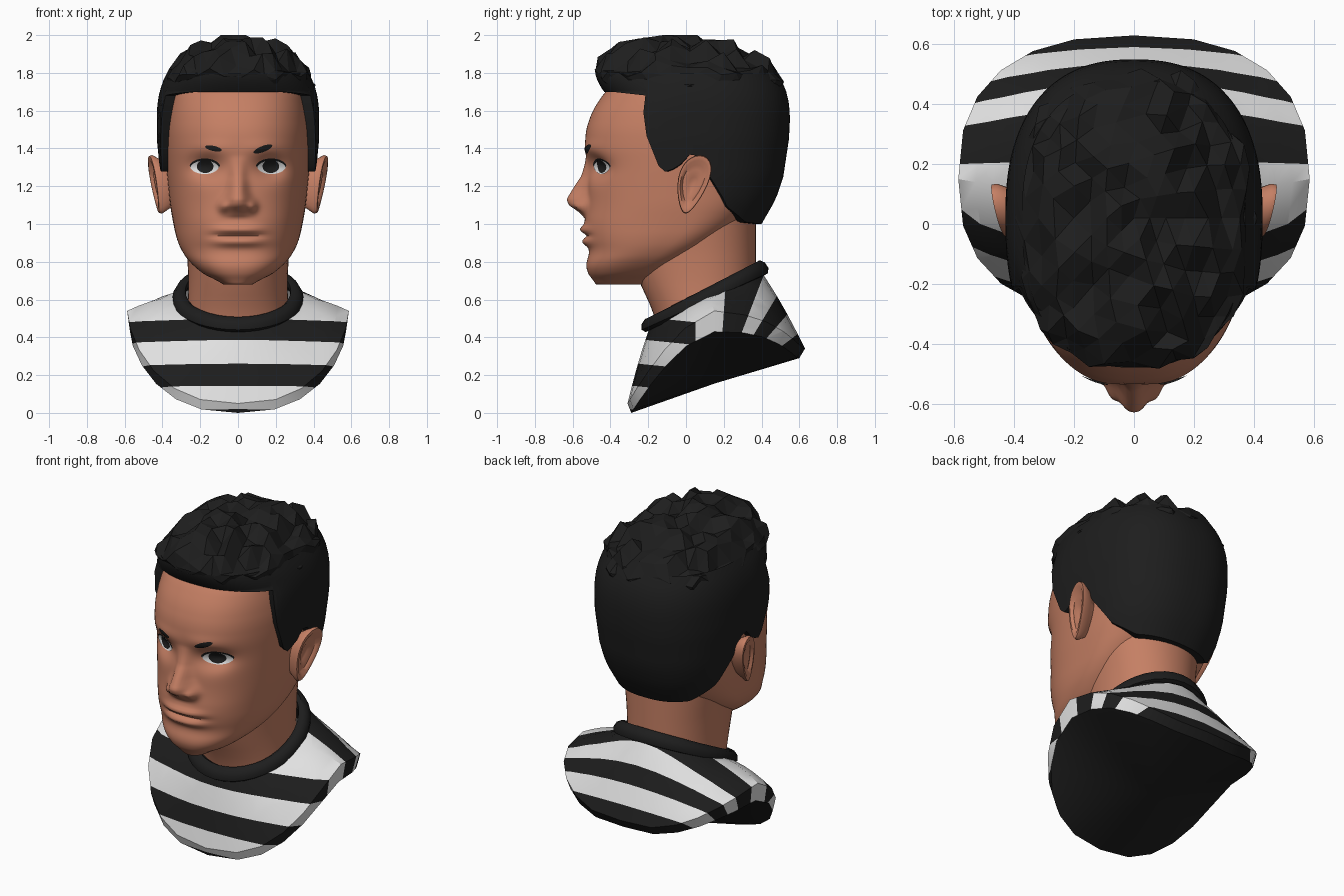
import bpy, bmesh, random
from math import sin, cos, pi, atan2, hypot, radians, exp
from mathutils import Vector
from mathutils.bvhtree import BVHTree

random.seed(4)
cube = bpy.data.objects.get("Cube")
if cube:
    bpy.data.objects.remove(cube, do_unlink=True)


def material(name, r, g, b):
    m = bpy.data.materials.new(name)
    m.use_nodes = True
    m.diffuse_color = (r, g, b, 1)
    m.node_tree.nodes["Principled BSDF"].inputs["Base Color"].default_value = (r, g, b, 1)
    return m


SKIN = material("warm brown skin", 0.56, 0.213, 0.127)
BLACK = material("soft black", 0.0125, 0.0125, 0.0125)
WHITE = material("off white", 0.75, 0.75, 0.75)


def finish(bm, name, mats, smooth=True, angle=40):
    me = bpy.data.meshes.new(name)
    bm.to_mesh(me)
    bm.free()
    ob = bpy.data.objects.new(name, me)
    bpy.context.collection.objects.link(ob)
    for m in mats:
        me.materials.append(m)
    if smooth:
        bpy.ops.object.select_all(action="DESELECT")
        ob.select_set(True)
        bpy.context.view_layer.objects.active = ob
        bpy.ops.object.shade_smooth_by_angle(angle=radians(angle))
    return ob


def loft(rings, caps=(False, False), loop=False):
    """Skin a list of closed rings with quads."""
    bm = bmesh.new()
    rows = [[bm.verts.new(p) for p in r] for r in rings]
    n = len(rows[0])
    for k in range(len(rows) - (0 if loop else 1)):
        a, b = rows[k], rows[(k + 1) % len(rows)]
        for i in range(n):
            j = (i + 1) % n
            bm.faces.new((a[i], a[j], b[j], b[i]))
    for row, cap in zip((rows[0], rows[-1]), caps):
        if cap:
            bm.faces.new(row)
    bmesh.ops.recalc_face_normals(bm, faces=bm.faces)
    return bm


def lerp_table(table, z):
    if z <= table[0][0]:
        return table[0][1:]
    for lo, hi in zip(table, table[1:]):
        if z <= hi[0]:
            t = (z - lo[0]) / (hi[0] - lo[0])
            return [p + (q - p) * t for p, q in zip(lo[1:], hi[1:])]
    return table[-1][1:]


def soft_table(table, z):
    rows = [lerp_table(table, z + d * 0.009) for d in range(-4, 5)]
    return [sum(c) / len(rows) for c in zip(*rows)]


def spow(v, e):
    return abs(v) ** e * (1 if v >= 0 else -1)


def oval(a, w, front, back, yc, p=2.4):
    """Point of an egg-shaped section; angle 0 faces the front."""
    c = spow(cos(a), 2 / p)
    return w * spow(sin(a), 2 / p), yc - c * ((yc - front) if c > 0 else (back - yc))


def angles(n, warp=0.0):
    return [2 * pi * i / n - warp * sin(2 * pi * i / n) for i in range(n)]


# Head: height, half width, front, back, centre
HEAD = [(0.68, 0.04, -0.46, -0.24, -0.35), (0.70, 0.13, -0.50, -0.15, -0.32),
        (0.74, 0.19, -0.52, -0.08, -0.28), (0.79, 0.25, -0.535, 0.0, -0.22),
        (0.85, 0.295, -0.505, 0.1, -0.14), (0.92, 0.325, -0.53, 0.2, -0.06),
        (1.0, 0.342, -0.54, 0.3, 0), (1.1, 0.36, -0.525, 0.4, 0.03),
        (1.3, 0.38, -0.52, 0.49, 0.05), (1.4, 0.385, -0.535, 0.5, 0.05),
        (1.5, 0.385, -0.53, 0.5, 0.05), (1.6, 0.372, -0.495, 0.49, 0.04),
        (1.7, 0.35, -0.43, 0.47, 0.03), (1.8, 0.28, -0.32, 0.4, 0.03),
        (1.88, 0.16, -0.18, 0.25, 0.03)]
# Nose: height, projection, half width
NOSE = [(1.03, 0, 0.09), (1.065, 0.04, 0.098), (1.1, 0.094, 0.1), (1.13, 0.108, 0.09),
        (1.18, 0.08, 0.068), (1.25, 0.036, 0.056), (1.36, 0, 0.055)]


def blob(x, z, cx, cz, sx, sz):
    return exp(-((abs(x) - cx) / sx) ** 2 - ((z - cz) / sz) ** 2)


def relief(x, z):
    """Forward push of the facial features."""
    amp, w = lerp_table(NOSE, z)
    d = amp * exp(-abs(x / (0.72 * w)) ** 2.5)
    d += 0.034 * blob(x, z, 0.078, 1.092, 0.024, 0.03)
    d -= 0.056 * blob(x, z, 0.17, 1.3, 0.085, 0.06)
    d += 0.01 * blob(x, z, 0.14, 1.4, 0.1, 0.04)
    lip = exp(-abs(x / 0.125) ** 3)
    d += lip * (0.026 * exp(-((z - 0.97) / 0.022) ** 2) + 0.026 * exp(-((z - 0.905) / 0.024) ** 2))
    d -= 0.013 * exp(-(x / 0.14) ** 4 - ((z - 0.938) / 0.012) ** 2)
    return d


rings = []
ROWS = 104
for k in range(ROWS):
    z = 0.68 + 1.2 * k / (ROWS - 1)
    w, f, b, yc = soft_table(HEAD, z)
    ring = []
    for a in angles(128, 0.5):
        x, y = oval(a, w, f, b, yc)
        ring.append((x, y - (relief(x, z) if cos(a) > 0.2 else 0), z))
    rings.append(ring)
head = finish(loft(rings, (True, True)), "head", [SKIN], angle=60)

# Neck
NECK = [(0.42, 0.27, -0.14, 0.37), (0.55, 0.265, -0.18, 0.37), (0.7, 0.262, -0.25, 0.37),
        (0.85, 0.27, -0.3, 0.37), (1.08, 0.3, -0.3, 0.37)]
rings = []
for k in range(14):
    z = 0.42 + 0.66 * k / 13
    w, f, b = soft_table(NECK, z)
    rings.append([(*oval(a, w, f, b, 0.08, 2.1), z) for a in angles(48)])
finish(loft(rings, (True, True)), "neck", [SKIN], angle=60)

# Ears: bowl-shaped ovals, narrower at the lobe, leaning outward at the top and back
EAR = [(0.6, 0.33), (0.85, 0.39), (1, 0.428), (0.97, 0.445), (0.82, 0.446), (0.66, 0.428),
       (0.5, 0.432), (0.25, 0.415)]
for side, name in ((1, "left_ear"), (-1, "right_ear")):
    rings = []
    for s, x in EAR:
        ring = []
        for a in angles(28):
            dz = 0.155 * s * cos(a)
            dy = 0.08 * s * sin(a) * (1 + 0.35 * cos(a)) + 0.24 * dz
            ring.append((side * (x + 0.12 * dz + 0.2 * dy), 0.035 + dy, 1.21 + dz))
        rings.append(ring)
    finish(loft(rings, (True, True)), name, [SKIN], angle=60)

# Eyes and eyebrows: thin plates laid on the face
tree = BVHTree.FromPolygons([v.co.copy() for v in head.data.vertices],
                            [tuple(p.vertices) for p in head.data.polygons])


def plate(name, centre, outline, mat, lift):
    bm = bmesh.new()

    def put(x, z):
        hit = tree.ray_cast(Vector((x, -2, z)), Vector((0, 1, 0)))[0]
        return bm.verts.new((x, hit.y - lift, z))
    cx, cz = centre
    mid = put(cx, cz)
    rows = [[put(cx + x * s, cz + z * s) for x, z in outline] for s in (0.33, 0.66, 1)]
    n = len(outline)
    for i in range(n):
        j = (i + 1) % n
        bm.faces.new((mid, rows[0][i], rows[0][j]))
        for a, b in zip(rows, rows[1:]):
            bm.faces.new((a[i], b[i], b[j], a[j]))
    bm.normal_update()
    if sum(f.normal.y for f in bm.faces) > 0:
        bmesh.ops.reverse_faces(bm, faces=bm.faces)
    finish(bm, name, [mat])


def ellipse(rx, rz, slope=0.0, power=1.0):
    return [(rx * cos(a), rz * spow(sin(a), power) + slope * rx * cos(a)) for a in angles(24)]


for side, name in ((1, "left_"), (-1, "right_")):
    plate(name + "eyelid_line", (side * 0.176, 1.31), ellipse(0.08, 0.037, 0, 1.2), BLACK, 0.003)
    plate(name + "eye_white", (side * 0.177, 1.3), ellipse(0.075, 0.036, 0, 1.2), WHITE, 0.006)
    plate(name + "iris", (side * 0.174, 1.305), ellipse(0.044, 0.035), BLACK, 0.009)
plate("left_eyebrow", (0.132, 1.397), ellipse(0.05, 0.017, 0.35), BLACK, 0.006)
plate("right_eyebrow", (-0.13, 1.4), ellipse(0.044, 0.014, -0.2), BLACK, 0.006)

# Hair shell: half width and back reach by height, and the hairline by depth
SIDES = [(1.0, 0.33, 0.38), (1.13, 0.385, 0.455), (1.25, 0.41, 0.495), (1.45, 0.43, 0.525), (1.55, 0.43, 0.53)]
REACH = [(1.55, 0.576), (1.7, 0.47), (1.8, 0.576)]
HAIRLINE = [(-0.5, 1.7), (-0.26, 1.68), (-0.21, 1.47), (-0.13, 1.27), (-0.04, 1.3), (0, 1.37),
            (0.07, 1.36), (0.14, 1.24), (0.26, 1.09), (0.42, 1.01), (0.54, 1.0)]


def hair_point(a, z, scale=1.0):
    w, back = lerp_table(SIDES, z)
    front = lerp_table(REACH, z)[0]
    h = min(1, max(0, (z - 1.55) / 0.42))
    s = scale * (1 - h ** 2.4) ** (1 / 2.4)
    x, y = oval(a, w * s, -front * s, back * s, 0)
    return x, y + 0.02, z


cols = angles(112)
low = [lerp_table(HAIRLINE, hair_point(a, 1.45)[1])[0] for a in cols]
rings = [[hair_point(a, z, 0.85) for a, z in zip(cols, low)]]
for k in range(17):
    rings.append([hair_point(a, z + (1.8 - z) * k / 16) for a, z in zip(cols, low)])
finish(loft(rings), "hair_sides", [BLACK], angle=45)

# Choppy faceted crown, wilder toward the top
bm = bmesh.new()
bmesh.ops.create_icosphere(bm, subdivisions=4, radius=1)
bmesh.ops.delete(bm, geom=[v for v in bm.verts if v.co.z < 0.3], context="VERTS")
for v in bm.verts:
    d = v.co.normalized()
    k = (hypot(d.x, d.y) ** 2.4 + d.z ** 2.4) ** (-1 / 2.4)
    z = 1.55 + 0.42 * k * d.z
    edge = z < 1.73
    p = Vector(hair_point(atan2(d.x, -d.y), z, 0.95 if edge else random.uniform(0.965, 1.05)))
    if not edge:
        wild = min(1, (z - 1.7) / 0.15)
        p.z += wild * random.uniform(-0.05, 0.045) + 0.05 * max(0, -p.y)
    p.z = min(p.z, 2.0)
    v.co = p
bmesh.ops.recalc_face_normals(bm, faces=bm.faces)
finish(bm, "hair_crown", [BLACK], smooth=False)


# Shirt: from the neckline out to the rim, then a tucked hem
def neckline(a):
    return Vector((0.3 * sin(a), 0.1 - 0.29 * cos(a), 0.61 - 0.15 * cos(a)))


def hem(a):
    x, y = oval(a, 0.572, -0.29, 0.6, 0.15, 2.5)
    c = (0.15 - y) / 0.44
    return Vector((x, y, 0.43 * (1 - min(c, 1) ** 1.6) if c > 0 else 0.43 - 0.14 * min(-c, 1) ** 3))


def rim(a):
    p = hem(a)
    x, y = oval(a, 0.587, -0.31, 0.63, 0.15, 2.5)
    return Vector((x, y, p.z + 0.11 - 0.06 * abs(cos(a))))


cols = angles(24)
rings = []
for k in range(6):
    t = k / 5
    rings.append([neckline(a).lerp(rim(a), t) + Vector((0, 0, 0.02 * sin(pi * t))) for a in cols])
rings.append([hem(a) for a in cols])
bm = loft(rings)

# Stripes: level across the chest, fanned over the shoulders and back
AXIS = Vector((0, 0.17, 0.1))
SHOULDER = 0.05
CHEST = [(Vector((0, -0.25, z)), Vector((0, 0.1, 1))) for z in (0.015, 0.14, 0.26, 0.39, 0.51)]
BACK = [(AXIS, Vector((0, sin(radians(d)), cos(radians(d))))) for d in (94, 111, 121, 131, 143)]
for co, no in CHEST + BACK + [(Vector((0, SHOULDER, 0)), Vector((0, 1, 0)))]:
    bmesh.ops.bisect_plane(bm, geom=bm.verts[:] + bm.edges[:] + bm.faces[:], dist=1e-5,
                           plane_co=co, plane_no=no)
for f in bm.faces:
    p = f.calc_center_median()
    passed = sum(p.y > SHOULDER or (p - co).dot(no) > 0 for co, no in CHEST)
    passed += sum((p - co).dot(no) > 0 for co, no in BACK)
    f.material_index = passed % 2
finish(bm, "striped_shirt", [BLACK, WHITE], angle=35)

# Underside fan
bm = bmesh.new()
hub = bm.verts.new((0, 0.15, 0.155))
edge = [bm.verts.new(hem(a)) for a in cols]
for i, v in enumerate(edge):
    bm.faces.new((hub, edge[(i + 1) % len(edge)], v))
bm.normal_update()
if sum(f.normal.z for f in bm.faces) > 0:
    bmesh.ops.reverse_faces(bm, faces=bm.faces)
finish(bm, "shirt_underside", [BLACK], angle=35)

# Collar band
rings = []
for a in angles(36):
    out = Vector((sin(a), -cos(a), 0))
    rings.append([neckline(a) + out * (0.012 + 0.034 * cos(b) - 0.012 * sin(b))
                  + Vector((0, 0, 0.008 + 0.04 * sin(b))) for b in angles(8)])
finish(loft(rings, loop=True), "collar", [BLACK], angle=50)
